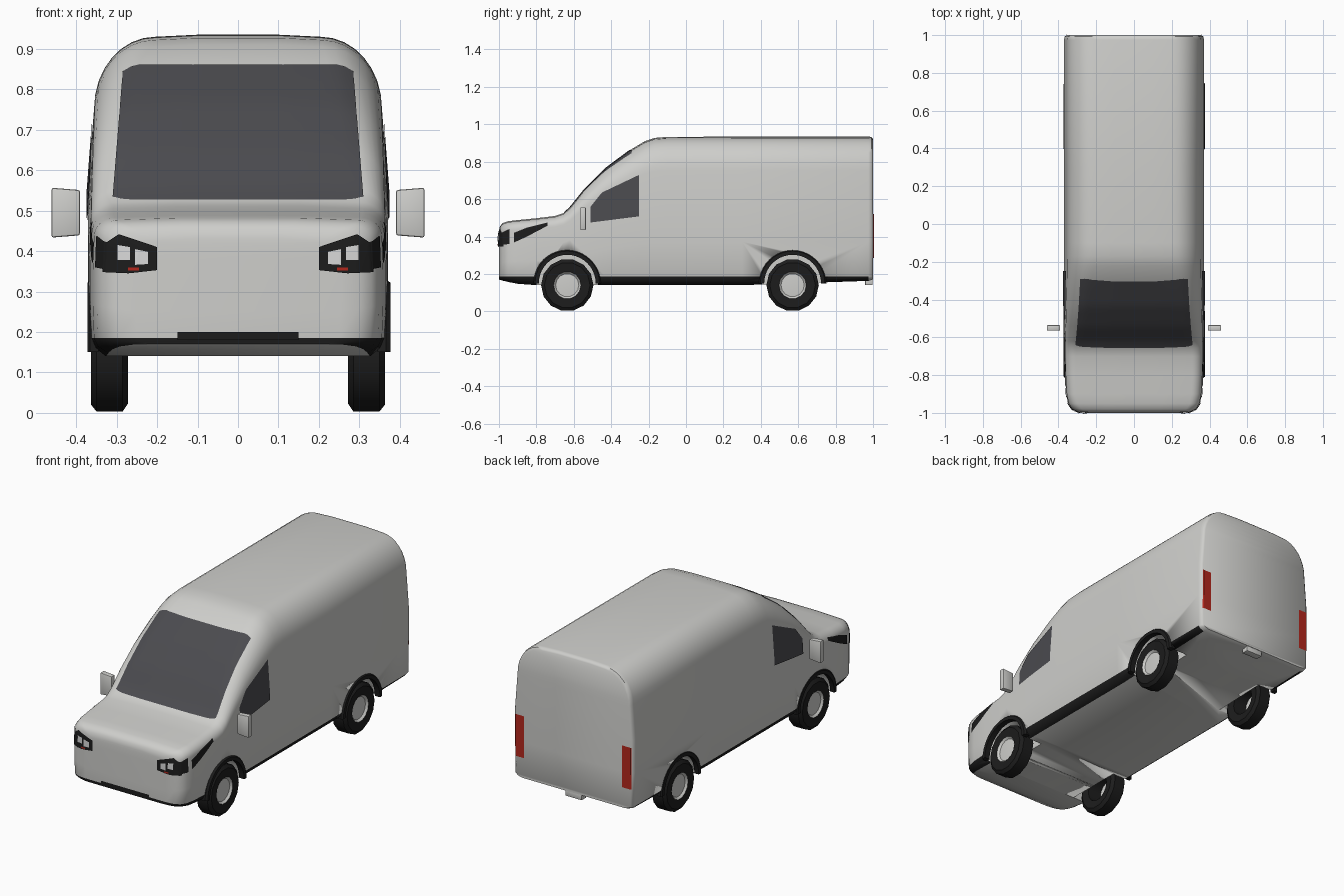
import bpy, bmesh
from math import pi, sin, cos, radians
from mathutils import Vector
from mathutils.bvhtree import BVHTree

if "Cube" in bpy.data.objects:
    bpy.data.objects.remove(bpy.data.objects["Cube"])


def material(name, r, g, b):
    m = bpy.data.materials.new(name)
    m.use_nodes = True
    m.diffuse_color = (r, g, b, 1)
    m.node_tree.nodes["Principled BSDF"].inputs["Base Color"].default_value = (r, g, b, 1)
    return m


PAINT = material("body paint", .62, .62, .60)
BLACK = material("black plastic", .012, .012, .012)
GLASS = material("dark glass", .07, .07, .078)
RED = material("red lens", .45, .02, .012)
LENS = material("clear lens", .7, .7, .7)


def make(name, bm, mats, angle=35):
    bmesh.ops.recalc_face_normals(bm, faces=bm.faces[:])
    return finish(name, bm, mats, angle)


def finish(name, bm, mats, angle=35):
    me = bpy.data.meshes.new(name)
    bm.to_mesh(me)
    bm.free()
    for m in mats:
        me.materials.append(m)
    me.shade_smooth()
    me.set_sharp_from_angle(angle=radians(angle))
    ob = bpy.data.objects.new(name, me)
    bpy.context.collection.objects.link(ob)
    return ob


# Body: rounded cross-sections lofted from nose to tail (y, half width, top)
SILL = .185
SECTIONS = [(-1, .25, .43), (-.995, .295, .455), (-.98, .327, .472), (-.95, .346, .482),
            (-.9, .356, .488), (-.8, .362, .498), (-.7, .365, .51), (-.655, .366, .525),
            (-.62, .366, .555), (-.54, .367, .655), (-.43, .368, .765), (-.3, .368, .862),
            (-.22, .368, .91), (-.17, .368, .927), (-.1, .368, .933), (.3, .368, .934),
            (.975, .368, .935), (.992, .364, .932), (1, .354, .922)]


def half_section(y, w, top):
    k = max(0, (top - .48) / .45)
    base = .14 + .03 * max(0, (abs(y) - .8) / .2) ** 2
    rx, rz = .05 + .1 * k, .05 + .13 * k
    shoulder_x, shoulder_z = w - .012 * k, top - rz
    pts = [(w - .035, base), (w - .01, base + .45 * (SILL - base)), (w, SILL)]
    pts += [(w + .003, SILL + f * (shoulder_z - SILL)) for f in (.33, .66)]
    for i in range(9):
        a = i / 8 * pi / 2
        pts.append((shoulder_x - rx * (1 - cos(a)), shoulder_z + (rz - .005) * sin(a)))
    pts.append(((shoulder_x - rx) / 2, top))
    return pts


bm = bmesh.new()
rings = []
for y, w, top in SECTIONS:
    half = half_section(y, w, top)
    both = half + [(-x, z) for x, z in reversed(half)]
    rings.append([bm.verts.new((x, y, z)) for x, z in both])
n = len(rings[0])
for a, b in zip(rings, rings[1:]):
    for i in range(n):
        j = (i + 1) % n
        bm.faces.new((a[i], a[j], b[j], b[i]))
for ring in (rings[0], rings[-1]):
    for i in range(n // 2 - 1):
        bm.faces.new((ring[i], ring[i + 1], ring[n - 2 - i], ring[n - 1 - i]))
bmesh.ops.recalc_face_normals(bm, faces=bm.faces[:])
# Black sill band around the front and sides
for f in bm.faces:
    c = f.calc_center_median()
    if c.z < SILL and f.normal.z > -.9 and c.y < .98:
        f.material_index = 1
surface = BVHTree.FromBMesh(bm)
body = finish("body", bm, [PAINT, BLACK], 42)

AXLES = {"front": -.635, "rear": .57}


def spin(bm, profile, y, z, side, steps, start=0, sweep=2 * pi, closed=False):
    """Revolve (x, radius) points about an axle running along x."""
    rows = []
    full = sweep > 6
    for s in range(steps if full else steps + 1):
        a = start + sweep * s / steps
        rows.append([bm.verts.new((side * x, y + r * cos(a), z + r * sin(a))) for x, r in profile])
    pairs = list(zip(rows, rows[1:])) + ([(rows[-1], rows[0])] if full else [])
    m = len(profile)
    for a, b in pairs:
        for i in range(m if closed else m - 1):
            j = (i + 1) % m
            bm.faces.new((a[i], a[j], b[j], b[i]))
    if closed and not full:
        bm.faces.new(rows[0])
        bm.faces.new(rows[-1])
    bmesh.ops.remove_doubles(bm, verts=bm.verts[:], dist=.0005)


# Wheel wells cut out of the body
bm = bmesh.new()
for y in AXLES.values():
    for side in (-1, 1):
        spin(bm, [(.25, 0), (.25, .165), (.5, .165), (.5, 0)], y, .15, side, 32)
cutter = make("well_cutter", bm, [])
cutter.hide_render = True
mod = body.modifiers.new("wells", "BOOLEAN")
mod.operation, mod.solver, mod.object = "DIFFERENCE", "EXACT", cutter
deps = bpy.context.evaluated_depsgraph_get()
body.data = bpy.data.meshes.new_from_object(body.evaluated_get(deps))
body.modifiers.clear()
bpy.data.objects.remove(cutter)

# Wheels and arches
TYRE = [(.278, .075), (.272, .12), (.285, .14), (.35, .14), (.364, .122), (.36, .072)]
RIM = [(.361, .073), (.35, .062), (.354, 0)]
for end, y in AXLES.items():
    for label, side in (("left", 1), ("right", -1)):
        bm = bmesh.new()
        spin(bm, TYRE, y, .14, side, 14, closed=True)
        make(f"{end}_{label}_tyre", bm, [BLACK], 40)
        bm = bmesh.new()
        spin(bm, RIM, y, .14, side, 14)
        make(f"{end}_{label}_rim", bm, [PAINT])
        bm = bmesh.new()
        out = .377 if side > 0 else .372
        arch = [(.345, .152), (out, .152), (out, .172), (.366, .18), (.345, .18)]
        spin(bm, arch, y, .15, side, 20, 0, pi, True)
        make(f"{end}_{label}_arch", bm, [BLACK])


def along(line, t):
    """Point at fraction t of a polyline, measured on its first coordinate."""
    u = line[0][0] + t * (line[-1][0] - line[0][0])
    for (u0, v0), (u1, v1) in zip(line, line[1:]):
        if (u - u0) * (u - u1) <= 1e-9:
            return u, v0 + (v1 - v0) * (u - u0) / (u1 - u0)
    return line[-1]


def plate(name, mat, view, lower, upper, lift=.004, cols=28, rows=14):
    """Thin panel between two lines, laid on the body surface."""
    ray = {"front": (0, 1, 0), "back": (0, -1, 0), "left": (-1, 0, 0), "right": (1, 0, 0)}[view]
    ray = Vector(ray)
    bm = bmesh.new()
    grid = {}
    for i in range(cols + 1):
        (u0, v0), (u1, v1) = along(lower, i / cols), along(upper, i / cols)
        for j in range(rows + 1):
            u, v = u0 + (u1 - u0) * j / rows, v0 + (v1 - v0) * j / rows
            start = Vector((u, 0, v) if ray.y else (0, u, v)) - ray * 3
            hit = surface.ray_cast(start, ray)[0]
            if hit:
                grid[i, j] = bm.verts.new(hit - ray * lift)
    for i in range(cols):
        for j in range(rows):
            keys = ((i, j), (i + 1, j), (i + 1, j + 1), (i, j + 1))
            if all(k in grid for k in keys):
                f = bm.faces.new([grid[k] for k in keys])
                f.normal_update()
                if f.normal.dot(ray) > 0:
                    f.normal_flip()
    return finish(name, bm, [mat])


def flip(line):
    return [(-u, v) for u, v in line]


# Glass
plate("windscreen", GLASS, "front", [(-.31, .535), (-.28, .528), (.28, .528), (.31, .535)],
      [(-.285, .845), (-.255, .862), (.255, .862), (.285, .845)])
for label in ("left", "right"):
    plate(f"{label}_window", GLASS, label, [(-.51, .475), (-.25, .508)],
          [(-.51, .56), (-.45, .635), (-.25, .73)])
    plate(f"{label}_lamp_corner", BLACK, label, [(-.988, .355), (-.945, .36)],
          [(-.988, .42), (-.945, .44)])
    plate(f"{label}_lamp_tail", BLACK, label, [(-.92, .368), (-.85, .40), (-.74, .458)],
          [(-.92, .42), (-.85, .448), (-.74, .475)])

# Front lamps, tail lamps and bumper grille
FRONT_PARTS = [
    ("headlamp", BLACK, [(.2, .353), (.27, .345), (.335, .348)],
     [(.2, .41), (.295, .442), (.335, .415)], .004),
    ("inner_lens", LENS, [(.222, .368), (.255, .366)], [(.222, .398), (.255, .405)], .007),
    ("outer_lens", LENS, [(.267, .378), (.298, .378)], [(.267, .41), (.298, .415)], .007),
    ("indicator", RED, [(.245, .352), (.272, .352)], [(.245, .359), (.272, .359)], .007)]
for name, mat, low, high, lift in FRONT_PARTS:
    plate(f"left_{name}", mat, "front", low, high, lift)
    plate(f"right_{name}", mat, "front", flip(low), flip(high), lift)
for label, s in (("left", 1), ("right", -1)):
    plate(f"{label}_tail_lamp", RED, "back", [(s * .305, .285), (s * .361, .285)],
          [(s * .305, .52), (s * .361, .52)])
plate("bumper_grille", BLACK, "front", [(-.15, .18), (.15, .18)], [(-.15, .2), (.15, .2)])


def box(name, centre, size, bevel, taper=1):
    bm = bmesh.new()
    bmesh.ops.create_cube(bm, size=1)
    for v in bm.verts:
        v.co = Vector(c * s for c, s in zip(v.co, size))
        if v.co.x * centre[0] > 0:
            v.co.z *= taper
        v.co += Vector(centre)
    bmesh.ops.bevel(bm, geom=bm.edges[:], offset=bevel, segments=2, affect="EDGES", profile=.5)
    return make(name, bm, [PAINT])


# Mirrors and rear step
for label, s in (("left", 1), ("right", -1)):
    box(f"{label}_mirror", (s * .426, -.55, .495), (.07, .03, .112), .005, 1.1)
box("rear_step", (0, .978, .158), (.1, .04, .036), .002)
